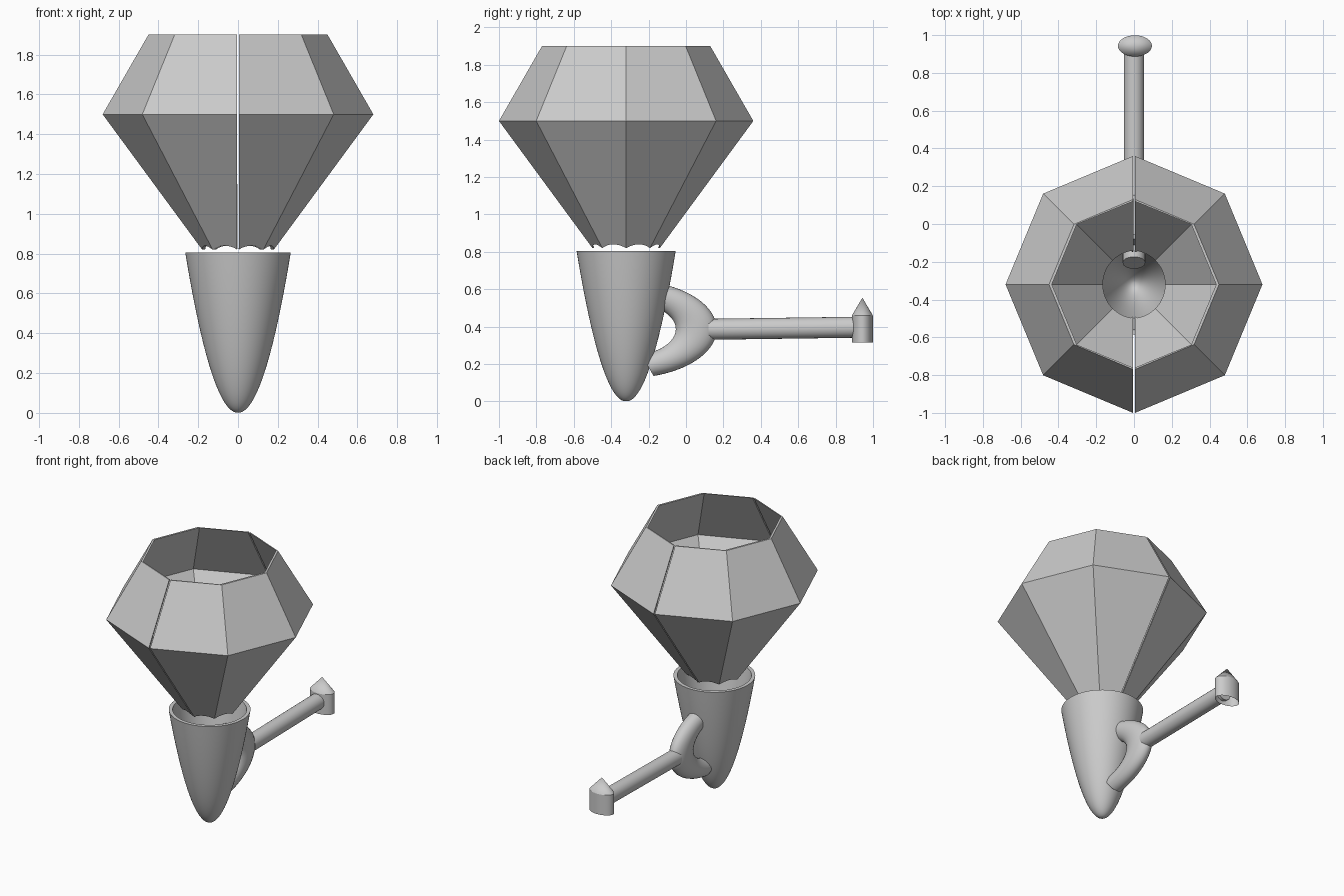
import bpy, bmesh, math
from math import sin, cos, pi, radians

cube = bpy.data.objects.get("Cube")
if cube:
    bpy.data.objects.remove(cube, do_unlink=True)

grey = bpy.data.materials.new("plain grey")
grey.use_nodes = True
colour = (0.6, 0.6, 0.6, 1)
grey.diffuse_color = colour
grey.node_tree.nodes["Principled BSDF"].inputs["Base Color"].default_value = colour

AXIS_Y = -0.32


def finish(bm, name, smooth_angle=None, location=(0, AXIS_Y, 0)):
    bmesh.ops.remove_doubles(bm, verts=bm.verts, dist=1e-5)
    bmesh.ops.recalc_face_normals(bm, faces=bm.faces)
    mesh = bpy.data.meshes.new(name)
    bm.to_mesh(mesh)
    bm.free()
    mesh.materials.append(grey)
    ob = bpy.data.objects.new(name, mesh)
    ob.location = location
    bpy.context.collection.objects.link(ob)
    if smooth_angle:
        bpy.ops.object.select_all(action='DESELECT')
        ob.select_set(True)
        bpy.context.view_layer.objects.active = ob
        bpy.ops.object.shade_smooth_by_angle(angle=radians(smooth_angle))
    return ob


def loft(bm, rings, closed=True):
    """Skin quads between successive rings of points."""
    rows = [[bm.verts.new(p) for p in ring] for ring in rings]
    n = len(rows[0])
    for a, b in zip(rows, rows[1:]):
        for i in range(n if closed else n - 1):
            j = (i + 1) % n
            bm.faces.new((a[i], a[j], b[j], b[i]))
    return rows


def circle(rx, ry, z, n=48):
    return [(rx * cos(2 * pi * i / n), ry * sin(2 * pi * i / n), z) for i in range(n)]


# Faceted bowl: four panels per half, lower edge trimmed to a circle
SLIT, TRIM, SLOPE = 0.005, 0.18, 1.36


def polar(r, a, z):
    return (max(r * cos(a), SLIT), r * sin(a), z)


bm = bmesh.new()
for k in range(4):
    a0 = -pi / 2 + k * pi / 4
    a1, mid = a0 + pi / 4, a0 + pi / 8
    trim = []
    for s in range(9):
        a = a1 + (a0 - a1) * s / 8
        reach = TRIM * cos(a - mid) / cos(pi / 8)
        trim.append(polar(TRIM, a, 1.5 - SLOPE * (0.68 - reach)))
    top = [polar(0.45, a0, 1.9), polar(0.45, a1, 1.9)]
    waist = [polar(0.68, a0, 1.5), polar(0.68, a1, 1.5)]
    for loop in (waist + top[::-1], waist + trim):
        bm.faces.new([bm.verts.new(p) for p in loop])
bmesh.ops.remove_doubles(bm, verts=bm.verts, dist=1e-5)
inner = bmesh.ops.extrude_face_region(bm, geom=bm.faces[:], use_keep_orig=True)
for v in inner["geom"]:
    if isinstance(v, bmesh.types.BMVert):
        if v.co.x < 0.01:
            v.co.y -= math.copysign(0.01, v.co.y)
        else:
            v.co.x -= 0.015
bowl = finish(bm, "faceted_bowl")
mirror = bowl.modifiers.new("other_half", 'MIRROR')
mirror.use_mirror_merge = False

# Round-bottomed cup with a thin wall
bm = bmesh.new()
HEIGHT, RADIUS, WALL, STEPS = 0.805, 0.265, 0.025, 24
outer = [(RADIUS * i / STEPS, HEIGHT * (i / STEPS) ** 2) for i in range(1, STEPS + 1)]
inside = [((RADIUS - WALL) * i / STEPS, 0.06 + (HEIGHT - 0.06) * (i / STEPS) ** 2)
          for i in range(STEPS, 0, -1)]
rows = loft(bm, [circle(r, r, z, 64) for r, z in outer + inside])
bm.faces.new(rows[0])
bm.faces.new(rows[-1])
finish(bm, "cup", 40)

# Crescent handle: part of a ring stretched along y
bm = bmesh.new()
MAJOR, MINOR, STRETCH = 0.202, 0.06, 1.82
rings = []
for i in range(41):
    t = radians(-73 + 146 * i / 40)
    ring = []
    for j in range(24):
        u = 2 * pi * j / 24
        r = MAJOR + MINOR * cos(u)
        ring.append((MINOR * sin(u), STRETCH * r * cos(t), r * sin(t)))
    rings.append(ring)
rows = loft(bm, rings)
bm.faces.new(rows[0])
bm.faces.new(rows[-1])
finish(bm, "handle", 40, (0, -0.313, 0.387))

# Long rod reaching back from the handle
bm = bmesh.new()
rings = [[(x, y, z + height) for x, z, _ in circle(0.054, 0.056, 0, 24)]
         for y, height in ((0.12, 0.386), (0.91, 0.397))]
rows = loft(bm, rings)
for row in rows:
    bm.faces.new(row)
finish(bm, "rod", 40, (0, 0, 0))

# Oval end post, open below, with a pointed cap
bm = bmesh.new()
rows = loft(bm, [circle(0.09, 0.056, z, 32) for z in (0.315, 0.46)])
tip = bm.verts.new((0, 0, 0.555))
rim = rows[-1]
for i, v in enumerate(rim):
    bm.faces.new((v, rim[(i + 1) % len(rim)], tip))
finish(bm, "end_post", 30, (0.005, 0.943, 0))
